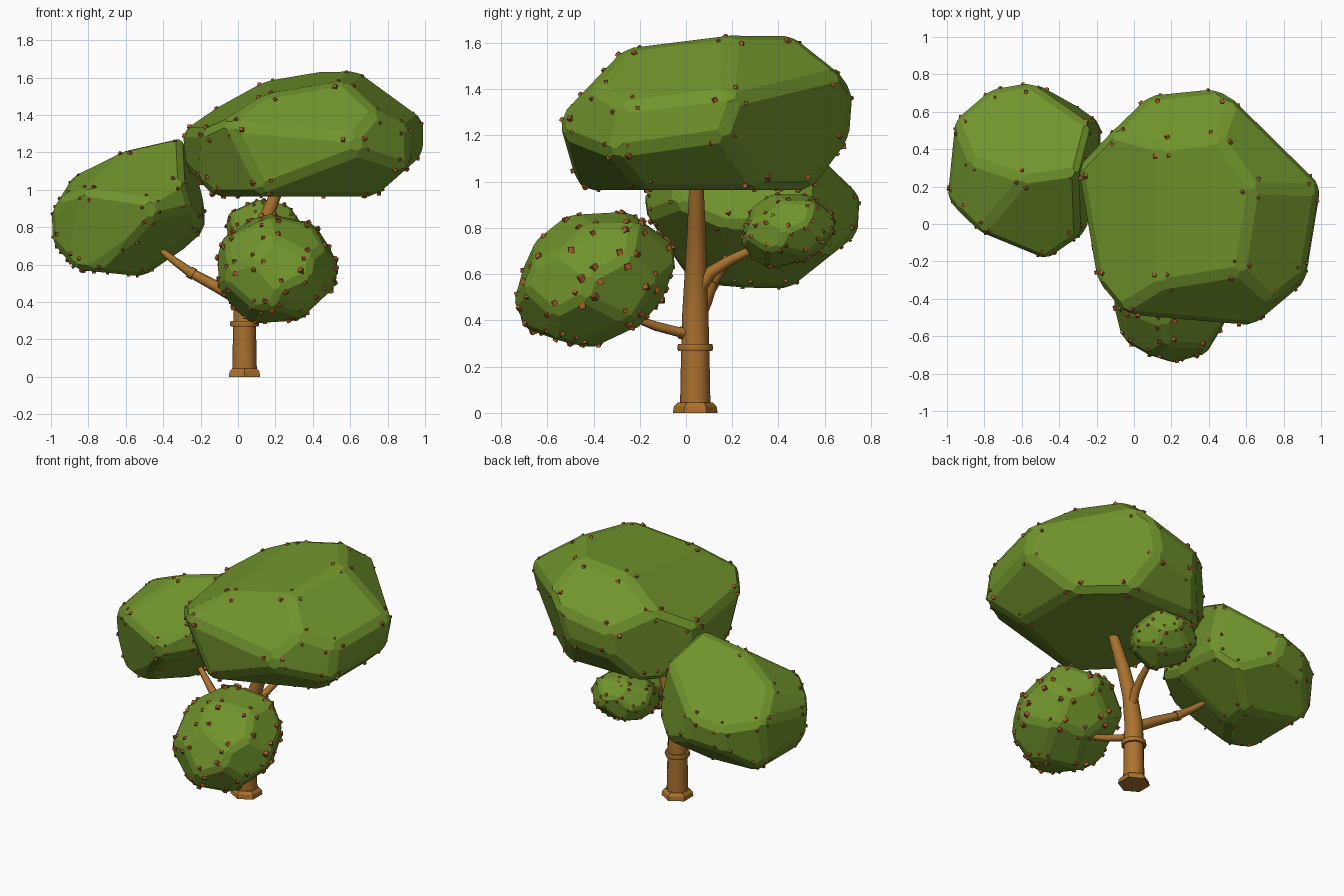
import bpy, bmesh, math, random
from mathutils import Vector, Matrix

if "Cube" in bpy.data.objects:
    bpy.data.objects.remove(bpy.data.objects["Cube"])

random.seed(4)


def material(name, col):
    m = bpy.data.materials.new(name)
    m.diffuse_color = (*col, 1)
    m.use_nodes = True
    m.node_tree.nodes["Principled BSDF"].inputs["Base Color"].default_value = m.diffuse_color
    return m


LEAF = material("leaf green", (0.165, 0.295, 0.025))
BARK = material("bark brown", (0.40, 0.168, 0.027))
BUD = material("bud rust", (0.37, 0.105, 0.022))


def finish(bm, name, mat):
    bmesh.ops.recalc_face_normals(bm, faces=bm.faces)
    me = bpy.data.meshes.new(name)
    bm.to_mesh(me)
    bm.free()
    me.materials.append(mat)
    ob = bpy.data.objects.new(name, me)
    bpy.context.collection.objects.link(ob)
    return ob


def cut(bm, co, no):
    """Slice off everything beyond a plane and cap the hole."""
    geom = bm.verts[:] + bm.edges[:] + bm.faces[:]
    r = bmesh.ops.bisect_plane(bm, geom=geom, dist=1e-5, plane_co=co,
                               plane_no=no, clear_outer=True)
    edges = [e for e in r["geom_cut"]
             if isinstance(e, bmesh.types.BMEdge) and e.is_valid and e.is_boundary]
    if len(edges) > 2:
        bmesh.ops.contextual_create(bm, geom=edges)


def clump(name, centre, planes, chamfer, bud_r):
    """Faceted foliage: a block cut by planes, chamfered, with buds at facet corners."""
    bm = bmesh.new()
    bmesh.ops.create_cube(bm, size=3, matrix=Matrix.Translation(centre))
    for co, no in planes:
        cut(bm, Vector(co), Vector(no).normalized())
    bmesh.ops.recalc_face_normals(bm, faces=bm.faces)
    bm.normal_update()
    # bud positions, just inside the corners of each facet
    spots = []
    for f in bm.faces:
        mid = f.calc_center_median()
        for v in f.verts:
            d = mid - v.co
            p = v.co + d.normalized() * chamfer * 1.9
            if d.length > chamfer * 3 and random.random() < 0.85 and \
                    all((p - q).length > bud_r * 3 for q in spots):
                spots.append(p)
    # chamfer planes along every edge
    chams = []
    for e in bm.edges:
        if len(e.link_faces) == 2:
            a, b = (f.normal.copy() for f in e.link_faces)
            n = (a + b).normalized()
            half = a.angle(b) / 2
            if half > 0.06:
                chams.append((e.verts[0].co - n * chamfer * math.sin(half), n))
    for co, no in chams:
        cut(bm, co, no)
    finish(bm, name, LEAF)
    buds = bmesh.new()
    for p in spots:
        rot = Matrix.Rotation(random.uniform(0, 3), 4, Vector((1, random.random(), 1)))
        bmesh.ops.create_cube(buds, size=bud_r * random.uniform(0.8, 1.4),
                              matrix=Matrix.Translation(p) @ rot)
    finish(buds, name + "_buds", BUD)


def round_planes(c, radii, shear, n, fit=0.95):
    """Evenly spread tangent planes of a sheared ellipsoid."""
    A = Matrix(((radii[0], 0, 0), (0, radii[1], 0), (0, shear, radii[2])))
    N = A.inverted().transposed()
    out = []
    for i in range(n):
        z = 1 - (2 * i + 1) / n
        t = i * 2.39996 + 0.6
        r = math.sqrt(1 - z * z)
        u = Vector((r * math.cos(t), r * math.sin(t), z))
        out.append((Vector(c) + A @ u * fit, N @ u))
    return out


def tube(name, path, sides, start=0.0, smooth=True):
    """Tapered limb through (x, y, z, radius) points."""
    bm = bmesh.new()
    pts = [Vector(p[:3]) for p in path]
    rings = []
    for i, p in enumerate(pts):
        t = (pts[min(i + 1, len(pts) - 1)] - pts[max(i - 1, 0)]).normalized()
        q = Vector((0, 0, 1)).rotation_difference(t)
        ring = []
        for k in range(sides):
            a = start + 2 * math.pi * k / sides
            ring.append(bm.verts.new(
                p + q @ Vector((math.cos(a), math.sin(a), 0)) * path[i][3]))
        rings.append(ring)
    for a, b in zip(rings, rings[1:]):
        for k in range(sides):
            j = (k + 1) % sides
            bm.faces.new((a[k], a[j], b[j], b[k])).smooth = smooth
    for f in (bm.faces.new(rings[0]), bm.faces.new(rings[-1])):
        for e in f.edges:
            e.smooth = False
    return finish(bm, name, BARK)


# large crown: (point on facet, facet normal)
crown = [
    ((.60, .18, 1.63), (-.155, -.10, 1)), ((.15, .20, 1.565), (-.58, -.10, 1)),
    ((.16, .42, 1.585), (-.30, .90, 1)), ((.60, .27, 1.63), (.75, .52, 1)),
    ((.64, .18, 1.635), (.72, -.24, 1)), ((.57, -.265, 1.575), (0, -1.05, 1)),
    ((.60, -.535, 1.2), (-.09, -1, -.05)), ((.785, -.405, 1.25), (.67, -.74, .15)),
    ((.64, -.53, 1.19), (.30, -.75, -1)), ((.98, .10, 1.25), (1, -.17, .05)),
    ((.95, .24, 1.3), (.65, .72, -.25)), ((.95, .10, 1.155), (.66, 0, -.75)),
    ((.27, .70, 1.25), (-.09, 1, -.05)), ((.30, .685, 1.16), (0, .80, -.60)),
    ((-.28, .20, 1.3), (-1, -.17, -.05)), ((-.05, -.43, 1.25), (-.66, -.67, -.33)),
    ((-.03, .57, 1.25), (-.70, .70, -.05)), ((-.26, .10, 1.10), (-.70, 0, -.70)),
    ((.30, 0, .965), (0, 0, -1)),
]
clump("large_crown", (.35, .09, 1.3), crown, .035, .016)

# left foliage clump
left = [
    ((-.585, .24, 1.225), (-.13, -.69, 1)), ((-.585, .24, 1.225), (-.30, .55, 1)),
    ((-.585, .24, 1.225), (-.60, -.30, 1)), ((-.99, .20, .82), (-1, .10, 0)),
    ((-.88, .02, .90), (-.70, -.75, -.10)), ((-.95, .30, .67), (-.75, 0, -.65)),
    ((-.93, .20, .99), (-.85, 0, .53)), ((-.18, .40, .88), (1, 0, 0)),
    ((-.50, -.155, .83), (-.40, -.90, -.20)), ((-.35, -.105, .85), (.57, -.82, 0)),
    ((-.19, .45, .93), (1, -.14, .25)), ((-.30, .61, .85), (.52, .85, .10)),
    ((-.60, .735, .80), (-.15, 1, -.10)), ((-.84, .64, .80), (-.66, .75, -.10)),
    ((-.70, .35, .556), (-.10, 0, -1)), ((-.30, .30, .715), (.60, -.10, -.75)),
    ((-.60, .65, .70), (0, .62, -.78)), ((-.50, -.10, .72), (0, -.75, -.65)),
    ((-.42, .13, .685), (.50, -.45, -.75)),
]
clump("left_foliage", (-.6, .3, .9), left, .03, .013)

# two rounder clumps
fc, sc = (.205, -.395, .58), (.14, .44, .793)
clump("front_foliage", fc, round_planes(fc, (.315, .335, .28), .06, 22), .026, .019)
clump("small_foliage", sc, round_planes(sc, (.20, .195, .15), .02, 20), .016, .013)

# trunk with base flange and collar
hexa = math.pi / 6
tube("trunk", [(.035, .04, .02, .066), (.035, .04, .28, .061), (.036, .04, .42, .057),
               (.065, .042, .60, .048), (.12, .045, .77, .041), (.205, .045, .985, .031)], 12, hexa)
tube("base_flange", [(.035, .04, 0, .097), (.035, .04, .028, .092), (.035, .04, .045, .076)],
     6, hexa, False)
tube("trunk_collar", [(.035, .04, .268, .074), (.035, .04, .28, .078), (.035, .04, .298, .074)],
     12, hexa)

# branches and their collars
tube("left_branch", [(.03, .045, .40, .034), (-.10, .08, .475, .031), (-.25, .11, .555, .026),
                     (-.34, .15, .62, .021), (-.44, .19, .70, .014)], 8)
tube("left_branch_collar", [(-.235, .107, .547, .032), (-.262, .113, .562, .031)], 8)
tube("back_branch", [(.06, .05, .53, .032), (.08, .11, .61, .027), (.10, .19, .66, .022),
                     (.14, .38, .75, .015)], 8)
tube("front_branch", [(.04, .03, .345, .027), (.06, -.04, .352, .022), (.10, -.13, .375, .021),
                      (.15, -.25, .42, .014)], 8)
tube("front_branch_collar", [(.042, -.008, .345, .03), (.048, -.03, .348, .026)], 8)
